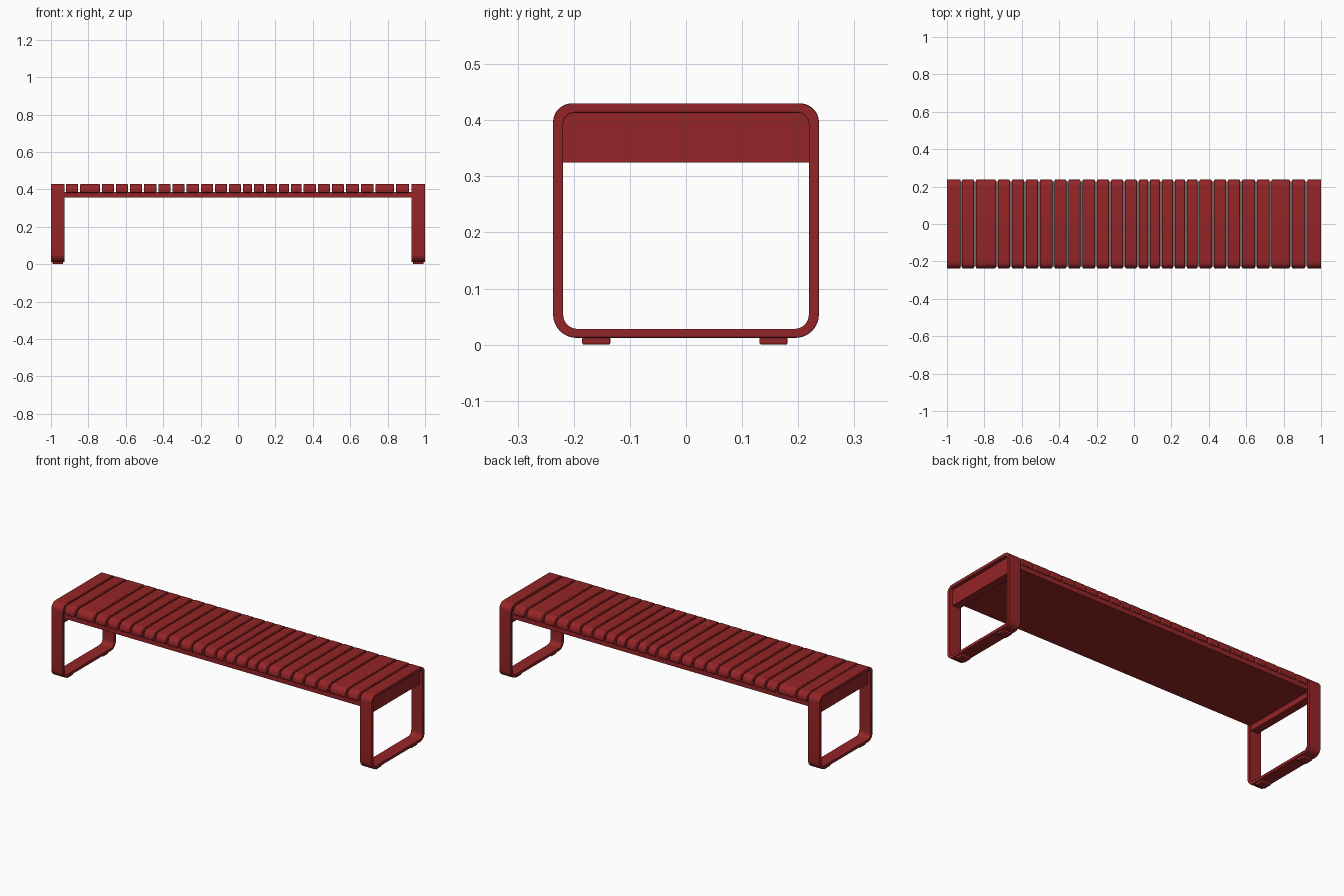
import bpy, bmesh, math

if "Cube" in bpy.data.objects:
    bpy.data.objects.remove(bpy.data.objects["Cube"])

RED = bpy.data.materials.new("dark red paint")
RED.diffuse_color = (0.30, 0.018, 0.02, 1)
RED.use_nodes = True
RED.node_tree.nodes["Principled BSDF"].inputs["Base Color"].default_value = RED.diffuse_color
GREY = bpy.data.materials.new("gap grey")
GREY.diffuse_color = (0.15, 0.14, 0.14, 1)
GREY.use_nodes = True
GREY.node_tree.nodes["Principled BSDF"].inputs["Base Color"].default_value = GREY.diffuse_color


def finish(bm, name, bevel=0.0):
    bmesh.ops.recalc_face_normals(bm, faces=bm.faces)
    mesh = bpy.data.meshes.new(name)
    bm.to_mesh(mesh)
    bm.free()
    obj = bpy.data.objects.new(name, mesh)
    bpy.context.collection.objects.link(obj)
    mesh.materials.append(RED)
    if bevel:
        mod = obj.modifiers.new("soft edges", 'BEVEL')
        mod.width, mod.segments = bevel, 2
        mod.limit_method, mod.angle_limit = 'ANGLE', math.radians(40)
    bpy.ops.object.select_all(action='DESELECT')
    bpy.context.view_layer.objects.active = obj
    obj.select_set(True)
    bpy.ops.object.shade_smooth_by_angle(angle=math.radians(35))
    return obj


def rounded(half, z0, z1, r_low, r_top, n=8):
    """Rounded rectangle outline in the y-z plane."""
    corners = [(half, z1, r_top, 0), (-half, z1, r_top, 90),
               (-half, z0, r_low, 180), (half, z0, r_low, 270)]
    pts = []
    for y, z, r, start in corners:
        cy = y - math.copysign(r, y)
        cz = z - r if z == z1 else z + r
        for i in range(n + 1):
            a = math.radians(start + 90 * i / n)
            pts.append((cy + r * math.cos(a), cz + r * math.sin(a)))
    return pts


def prism(name, pts, x0, x1, bevel):
    bm = bmesh.new()
    a = [bm.verts.new((x0, y, z)) for y, z in pts]
    b = [bm.verts.new((x1, y, z)) for y, z in pts]
    bm.faces.new(a)
    bm.faces.new(b)
    for i in range(len(pts)):
        j = (i + 1) % len(pts)
        bm.faces.new((a[i], a[j], b[j], b[i]))
    return finish(bm, name, bevel)


def box(name, x0, x1, y0, y1, z0, z1, bevel=0.0):
    return prism(name, [(y0, z0), (y1, z0), (y1, z1), (y0, z1)], x0, x1, bevel)


def loop_frame(name, x0, x1):
    """Flat-bar hoop: legs, floor bar and top bar in one piece."""
    bm = bmesh.new()
    outlines = [rounded(0.237, 0.012, 0.43, 0.042, 0.036),
                rounded(0.219, 0.028, 0.413, 0.026, 0.02)]
    rings = [[bm.verts.new((x, y, z)) for y, z in o]
             for o, x in ((outlines[0], x0), (outlines[0], x1),
                          (outlines[1], x1), (outlines[1], x0))]
    n = len(outlines[0])
    for k in range(4):
        p, q = rings[k], rings[(k + 1) % 4]
        for i in range(n):
            j = (i + 1) % n
            bm.faces.new((p[i], p[j], q[j], q[i]))
    return finish(bm, name, 0.002)


# End hoops, end panels and feet
for side, s in (("left", -1), ("right", 1)):
    loop_frame(side + "_leg_frame", *sorted((s * 0.927, s * 1.0)))
    box(side + "_end_panel", *sorted((s * 0.935, s * 0.98)),
        -0.221, 0.221, 0.325, 0.415)
    for place, y in (("front", -0.16), ("back", 0.156)):
        box(f"{side}_{place}_foot", *sorted((s * 0.935, s * 0.992)),
            y - 0.025, y + 0.025, 0.0, 0.014, 0.003)

# Plate under the slats, grey on top where it shows through the gaps
plate = box("support_plate", -0.936, 0.936, -0.228, 0.228, 0.356, 0.386)
plate.data.materials.append(GREY)
for face in plate.data.polygons:
    face.material_index = int(face.normal.z > 0.9)

# Cross slats, of slightly uneven widths, between gap centres
gaps = [-0.925, -0.85, -0.733, -0.658, -0.583, -0.508, -0.431, -0.356,
        -0.281, -0.203, -0.128, -0.053, 0.021, 0.08, 0.144, 0.214, 0.278,
        0.345, 0.422, 0.497, 0.572, 0.652, 0.73, 0.839, 0.92]
profile = rounded(0.237, 0.382, 0.43, 0.008, 0.034)
for i, (a, b) in enumerate(zip(gaps, gaps[1:])):
    prism(f"slat_{i + 1}", profile, a + 0.006, b - 0.006, 0.004)
